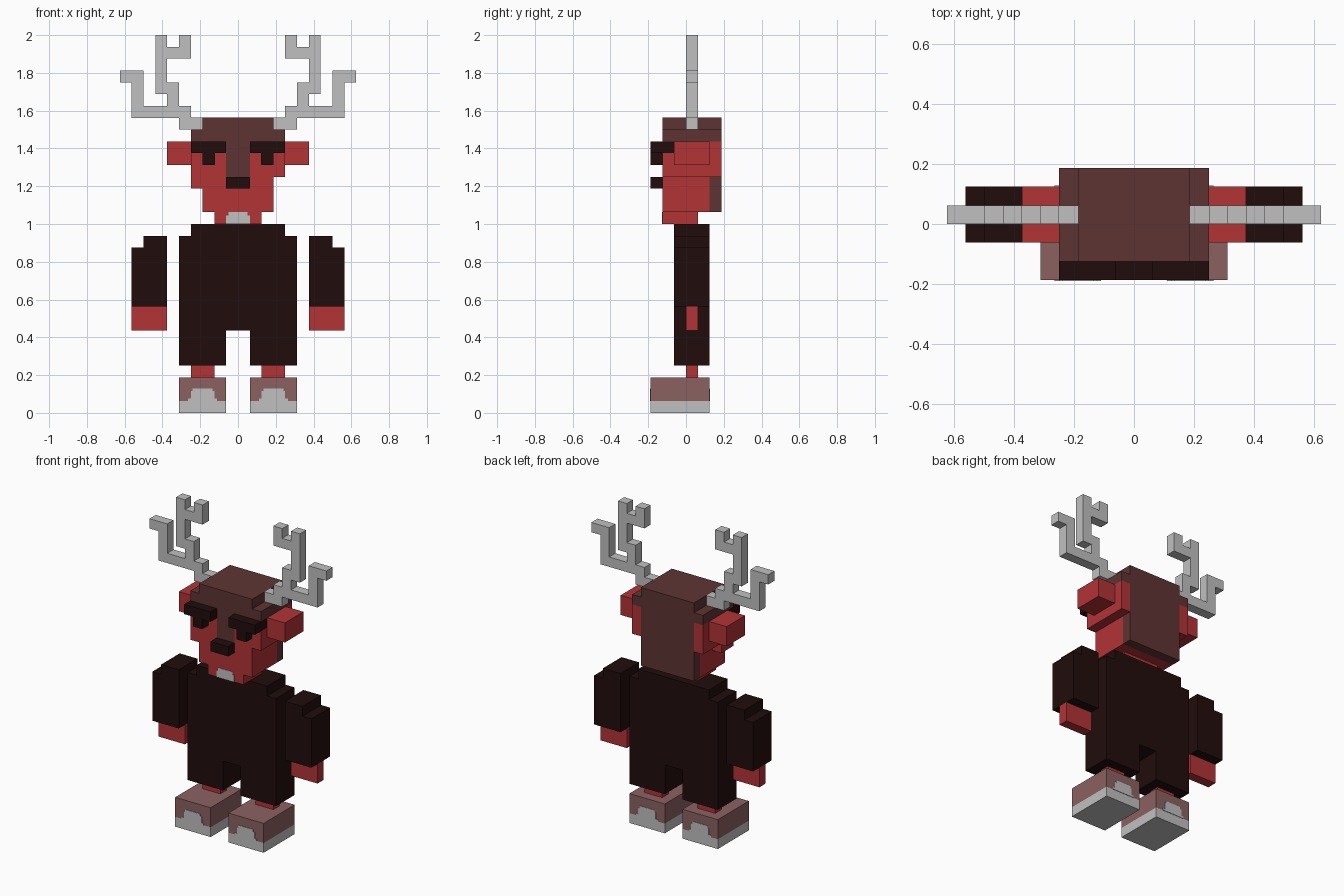
import bpy
import bmesh

cube = bpy.data.objects.get("Cube")
if cube:
    bpy.data.objects.remove(cube, do_unlink=True)

U = 0.0625  # one block


def material(name, rgb):
    m = bpy.data.materials.new(name)
    m.diffuse_color = (*rgb, 1)
    m.use_nodes = True
    bsdf = m.node_tree.nodes["Principled BSDF"]
    bsdf.inputs["Base Color"].default_value = (*rgb, 1)
    bsdf.inputs["Roughness"].default_value = 0.9
    return m


RED = material("red skin", (0.445, 0.033, 0.036))
FUR = material("brown fur", (0.114, 0.034, 0.034))
DARK = material("dark cloth", (0.0144, 0.004, 0.0037))
SHOE = material("dusty pink", (0.258, 0.120, 0.120))
GREY = material("pale grey", (0.527, 0.527, 0.527))


def slab(name, mat, outline, y0, y1, side=1):
    """Extrude an x-z outline from y0 to y1 (block units); side -1 mirrors x."""
    bm = bmesh.new()
    face = bm.faces.new([bm.verts.new((x * side * U, y0 * U, z * U)) for x, z in outline])
    ext = bmesh.ops.extrude_face_region(bm, geom=[face])
    verts = [g for g in ext["geom"] if isinstance(g, bmesh.types.BMVert)]
    bmesh.ops.translate(bm, verts=verts, vec=(0, (y1 - y0) * U, 0))
    bmesh.ops.recalc_face_normals(bm, faces=bm.faces)
    mesh = bpy.data.meshes.new(name)
    bm.to_mesh(mesh)
    bm.free()
    mesh.materials.append(mat)
    obj = bpy.data.objects.new(name, mesh)
    bpy.context.collection.objects.link(obj)
    return obj


def box(name, mat, x0, x1, y0, y1, z0, z1, side=1):
    return slab(name, mat, [(x0, z0), (x1, z0), (x1, z1), (x0, z1)], y0, y1, side)


# Torso with trouser legs
slab("body", DARK, [(-5, 4), (-1, 4), (-1, 7), (1, 7), (1, 4), (5, 4), (5, 15),
                    (4, 15), (4, 16), (-4, 16), (-4, 15), (-5, 15)], -1, 2)

# Head
slab("crown", FUR, [(-4, 23), (4, 23), (4, 24), (3, 24), (3, 25),
                    (-3, 25), (-3, 24), (-4, 24)], -2, 3)
box("back_hair", FUR, -3, 3, 2, 3, 17, 23)
box("head_core", RED, -3, 3, -1, 2, 17, 23)
slab("face", RED, [(-3, 17), (3, 17), (3, 22), (1, 22), (1, 20),
                   (-1, 20), (-1, 22), (-3, 22)], -2, -1)
box("nose_bridge", FUR, -1, 1, -2, -1, 20, 23)
box("nose", DARK, -1, 1, -3, -2, 19, 20)
box("chin", RED, -2, 2, -2, 1, 16, 17)
slab("chin_patch", GREY, [(-1, 16), (1, 16), (1, 16.7), (0.8, 16.7), (0.8, 17),
                          (-0.8, 17), (-0.8, 16.7), (-1, 16.7)], -2.05, -2)
box("right_jowl", RED, -4, -3, -2, 0, 19, 20)

# Outlines of paired parts, drawn for the left side
ANTLER = [(3, 24), (5, 24), (5, 25), (9, 25), (9, 28), (10, 28), (10, 29), (8, 29),
          (8, 26), (6, 26), (6, 27), (7, 27), (7, 32), (6, 32), (6, 31), (5, 31),
          (5, 32), (4, 32), (4, 30), (6, 30), (6, 28), (5, 28), (5, 26), (4, 26),
          (4, 25), (3, 25)]
SLEEVE = [(6, 9), (9, 9), (9, 14), (8, 14), (8, 15), (6, 15)]
TOE_ARCH = [(1.76, 1), (4.24, 1), (4.24, 1.2), (4, 1.2), (4, 1.85), (3.85, 1.85),
            (3.85, 2.08), (2.15, 2.08), (2.15, 1.85), (2, 1.85), (2, 1.2), (1.76, 1.2)]

for side, label in ((1, "left"), (-1, "right")):
    # Head sides
    box(label + "_cheek", RED, 3, 4, -2, 3, 20, 22, side)
    box(label + "_temple", RED, 3, 4, -1, 3, 22, 23, side)
    box(label + "_ear", RED, 4, 6, -1, 2, 21, 23, side)
    box(label + "_brow", DARK, 1, 4, -3, -1, 22, 23, side)
    box(label + "_eye", DARK, 1.95, 3, -3, -2, 21, 22, side)
    slab(label + "_antler", GREY, ANTLER, 0, 1, side)
    # Arms
    slab(label + "_sleeve", DARK, SLEEVE, -1, 2, side)
    box(label + "_hand", RED, 6, 9, 0, 1, 7, 9, side)
    # Ankles and shoes
    box(label + "_ankle", RED, 2, 4, 0, 1, 3, 4, side)
    box(label + "_shoe", SHOE, 1, 5, -3, 2, 1, 3, side)
    box(label + "_sole", GREY, 1, 5, -3, 2, 0, 1, side)
    slab(label + "_toe_arch", GREY, TOE_ARCH, -3.05, -3, side)
    slab(label + "_heel_arch", GREY, TOE_ARCH, 2, 2.05, side)
